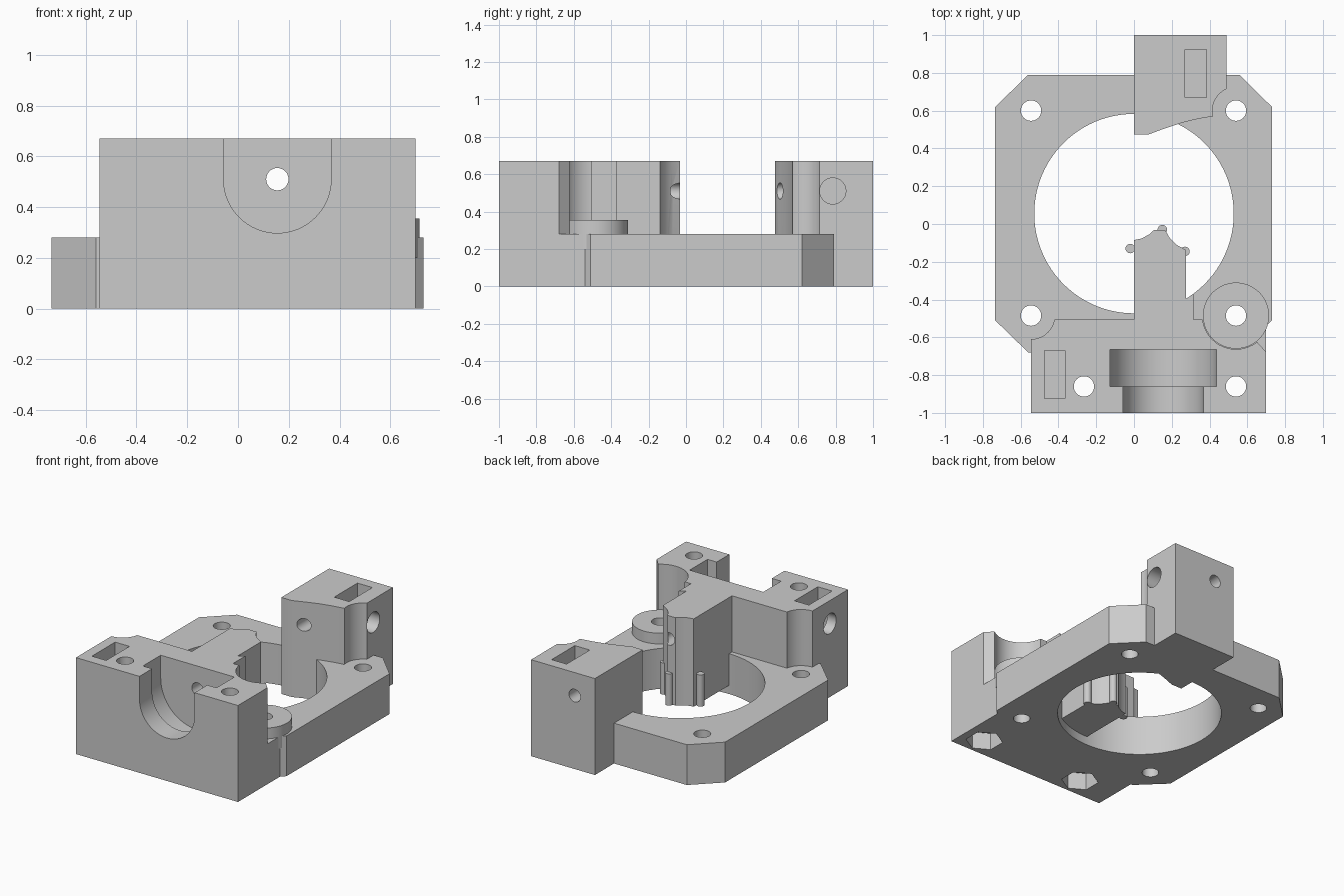
import bpy, bmesh, math
from mathutils import Matrix, Vector

cube = bpy.data.objects.get("Cube")
if cube:
    bpy.data.objects.remove(cube, do_unlink=True)

grey = bpy.data.materials.new("plain_grey")
grey.use_nodes = True
COLOUR = (0.6, 0.6, 0.6, 1)
grey.diffuse_color = COLOUR
grey.node_tree.nodes["Principled BSDF"].inputs["Base Color"].default_value = COLOUR


def finish(name, bm):
    bmesh.ops.recalc_face_normals(bm, faces=bm.faces)
    mesh = bpy.data.meshes.new(name)
    bm.to_mesh(mesh)
    bm.free()
    mesh.materials.append(grey)
    ob = bpy.data.objects.new(name, mesh)
    bpy.context.collection.objects.link(ob)
    return ob


def prism(name, outline, z0, z1):
    bm = bmesh.new()
    face = bm.faces.new([bm.verts.new((x, y, z0)) for x, y in outline])
    out = bmesh.ops.extrude_face_region(bm, geom=[face])
    top = [v for v in out["geom"] if isinstance(v, bmesh.types.BMVert)]
    bmesh.ops.translate(bm, verts=top, vec=(0, 0, z1 - z0))
    return finish(name, bm)


def box(name, x0, x1, y0, y1, z0, z1):
    return prism(name, [(x0, y0), (x1, y0), (x1, y1), (x0, y1)], z0, z1)


def rod(name, start, end, radius, sides=48):
    a, b = Vector(start), Vector(end)
    bm = bmesh.new()
    turn = (b - a).to_track_quat('Z', 'Y').to_matrix().to_4x4()
    bmesh.ops.create_cone(bm, cap_ends=True, segments=sides, radius1=radius,
                          radius2=radius, depth=(b - a).length,
                          matrix=Matrix.Translation((a + b) / 2) @ turn)
    return finish(name, bm)


def combine(target, tool, operation):
    mod = target.modifiers.new("combine", 'BOOLEAN')
    mod.operation = operation
    mod.solver = 'EXACT'
    mod.object = tool
    bpy.context.view_layer.objects.active = target
    bpy.ops.object.modifier_apply(modifier=mod.name)
    bpy.data.objects.remove(tool, do_unlink=True)


def cut(target, *tools):
    for tool in tools:
        combine(target, tool, 'DIFFERENCE')


def join(target, *tools):
    for tool in tools:
        combine(target, tool, 'UNION')


PLATE, TOP = 0.28, 0.67
AXIS_X, AXIS_Z = 0.155, 0.51


def bore(z0, z1):
    return rod("bore", (0, 0.055, z0), (0, 0.055, z1), 0.528, 96)


# Base plate with chamfered corners and a large bore
body = prism("mount_body", [(-0.56, 0.79), (0.56, 0.79), (0.73, 0.62), (0.73, -0.51),
                            (0.7, -0.54), (0.7, -0.68), (-0.56, -0.68),
                            (-0.735, -0.51), (-0.735, 0.62)], 0, PLATE)
cut(body, bore(-0.1, 0.5))

# Front block, relieved around the two neighbouring plate holes
front = box("front_block", -0.545, 0.7, -1, -0.505, 0, TOP)
cut(front,
    rod("left_relief", (-0.545, -0.485, PLATE), (-0.545, -0.485, 1), 0.125),
    rod("right_relief", (0.54, -0.485, PLATE), (0.54, -0.485, 1), 0.178),
    prism("corner_relief", [(0.54, -0.485), (0.62, -0.59), (0.72, -0.7),
                            (0.9, -0.7), (0.9, -0.4), (0.54, -0.4)], PLATE, 1))

# Shoulder beside the arm follows the bore
shoulder = box("shoulder", 0.2, 0.315, -0.6, -0.33, 0.2, TOP)
cut(shoulder, bore(0, 1))

# Arm reaching over the bore, with a scalloped end
arm = prism("arm", [(0, -0.6), (0, -0.085), (0.04, -0.077), (0.08, -0.055),
                    (0.105, -0.033), (0.165, -0.033), (0.19, -0.075),
                    (0.225, -0.11), (0.275, -0.138), (0.275, -0.6)], 0.06, TOP)

# Back block with a curved inner face and corner relief
back = prism("back_block", [(0, 1), (0, 0.475), (0.08, 0.475), (0.16, 0.505),
                            (0.25, 0.535), (0.34, 0.557), (0.42, 0.57),
                            (0.49, 0.58), (0.49, 1)], 0, TOP)
cut(back, rod("back_relief", (0.54, 0.6, PLATE), (0.54, 0.6, 1), 0.125))

boss = rod("boss", (0.54, -0.485, 0.2), (0.54, -0.485, 0.355), 0.175, 64)
join(body, front, shoulder, arm, back, boss)

# Bearing seat, open at the top, in two widths
for y0, y1, r in ((-1.1, -0.86, 0.212), (-0.861, -0.665, 0.283)):
    cut(body, rod("seat", (AXIS_X, y0, AXIS_Z), (AXIS_X, y1, AXIS_Z), r, 64),
        box("seat_opening", AXIS_X - r, AXIS_X + r, y0, y1, AXIS_Z, 1))

# Long bore for the drive axis
cut(body, rod("axis", (AXIS_X, -0.8, AXIS_Z), (AXIS_X, 1.1, AXIS_Z), 0.044, 32))

# Vertical screw holes
for x, y in ((-0.545, 0.6), (0.54, 0.6), (-0.545, -0.485), (0.54, -0.485),
             (-0.265, -0.86), (0.54, -0.86)):
    cut(body, rod("screw", (x, y, -0.1), (x, y, 1), 0.054, 32))

# Hexagonal nut traps underneath
for x in (-0.265, 0.54):
    cut(body, rod("nut_trap", (x, -0.86, -0.1), (x, -0.86, 0.12), 0.12, 6))

# Side holes and the pockets that cross them
cut(body,
    rod("back_side_hole", (0.6, 0.785, AXIS_Z), (0.2, 0.785, AXIS_Z), 0.07, 32),
    box("back_pocket", 0.27, 0.385, 0.67, 0.925, 0.39, 1),
    rod("front_side_hole", (-0.7, -0.8, AXIS_Z), (-0.27, -0.8, AXIS_Z), 0.07, 32),
    box("front_pocket", -0.475, -0.365, -0.925, -0.67, 0.39, 1))

# Small round ribs at the arm end
ribs = [rod("arm_rib", (x, y, 0.06), (x, y, PLATE), 0.025, 24)
        for x, y in ((-0.02, -0.13), (0.15, -0.03), (0.27, -0.145))]

for ob in [body] + ribs:
    bpy.ops.object.select_all(action='DESELECT')
    ob.select_set(True)
    bpy.context.view_layer.objects.active = ob
    bpy.ops.object.shade_smooth_by_angle(angle=math.radians(25))
